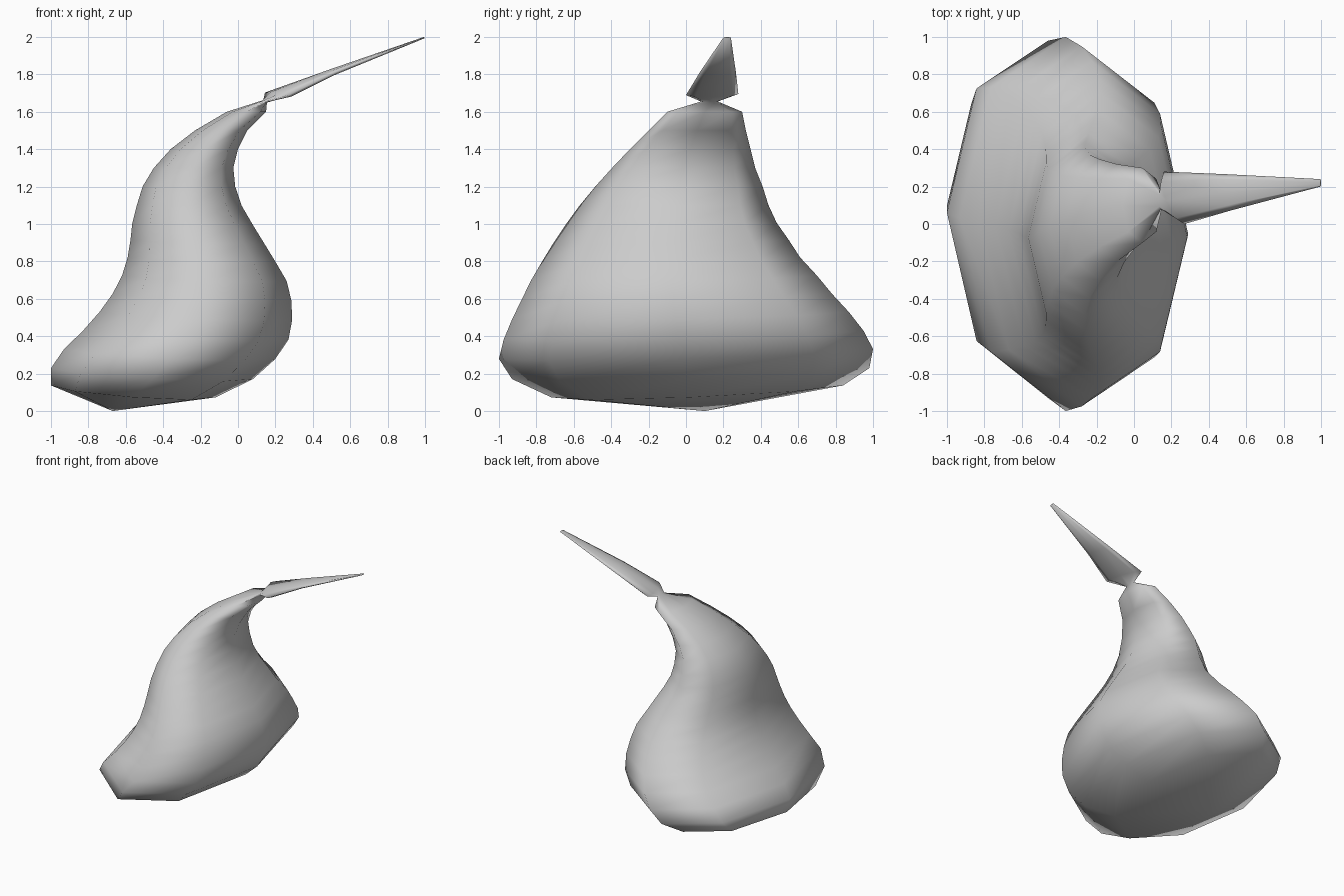
import bpy, bmesh, math
from mathutils import Vector

if "Cube" in bpy.data.objects:
    bpy.data.objects.remove(bpy.data.objects["Cube"])

SIDES = 8

def ring(bm, c, u, v):
    """Eight-sided ring around c spanned by the half axes u and v."""
    c, u, v = Vector(c), Vector(u), Vector(v)
    angles = [2 * math.pi * i / SIDES for i in range(SIDES)]
    return [bm.verts.new(c + u * math.cos(a) + v * math.sin(a)) for a in angles]

def loft(name, specs, start=None):
    bm = bmesh.new()
    rings = [ring(bm, *s) for s in specs]
    for a, b in zip(rings, rings[1:]):
        for i in range(SIDES):
            j = (i + 1) % SIDES
            bm.faces.new((a[i], a[j], b[j], b[i]))
    bm.faces.new(rings[-1])
    if start:
        tip = bm.verts.new(start)
        for i in range(SIDES):
            bm.faces.new((tip, rings[0][(i + 1) % SIDES], rings[0][i]))
    else:
        bm.faces.new(rings[0][::-1])
    bmesh.ops.recalc_face_normals(bm, faces=bm.faces)
    for f in bm.faces:
        f.smooth = True
    me = bpy.data.meshes.new(name)
    bm.to_mesh(me)
    bm.free()
    ob = bpy.data.objects.new(name, me)
    bpy.context.collection.objects.link(ob)
    return ob

# Fruit body: z, left x, right x, front y, back y of each slightly tilted ring
profile = [
    (.105, -1.0, -.12, -.72, .84), (.20, -1.0, .08, -.93, .98),
    (.305, -.93, .20, -1.0, 1.0), (.405, -.83, .27, -.975, .95),
    (.51, -.74, .29, -.93, .87), (.61, -.67, .285, -.88, .78),
    (.71, -.62, .26, -.83, .70), (.81, -.59, .20, -.77, .61),
    (.905, -.575, .14, -.71, .55), (1.0, -.565, .08, -.645, .485),
    (1.1, -.54, .02, -.57, .44), (1.2, -.51, -.015, -.485, .41),
    (1.3, -.45, -.025, -.395, .37), (1.4, -.36, .0, -.30, .345),
    (1.5, -.23, .05, -.20, .32), (1.6, -.06, .15, -.10, .30),
]
specs = []
for z, x0, x1, y0, y1 in profile:
    t = .035 * max(0, 1 - z / 1.2)
    specs.append((((x0 + x1) / 2, (y0 + y1) / 2, z),
                  ((x1 - x0) / 2, -1.2 * t, -t),
                  (0, (y1 - y0) / 2, t)))

# Pinched neck, then the flattened pointed stem
specs += [
    ((.143, .125, 1.655), (.012, 0, -.006), (0, .045, 0)),
    ((.215, .14, 1.692), (.045, .015, -.012), (-.055, .14, .003)),
    ((.50, .17, 1.810), (.008, 0, -.017), (-.02, .097, 0)),
    ((.997, .22, 1.997), (.003, 0, -.003), (0, .02, 0)),
]
loft("body_with_stem", specs, start=(-.67, .1, 0))
